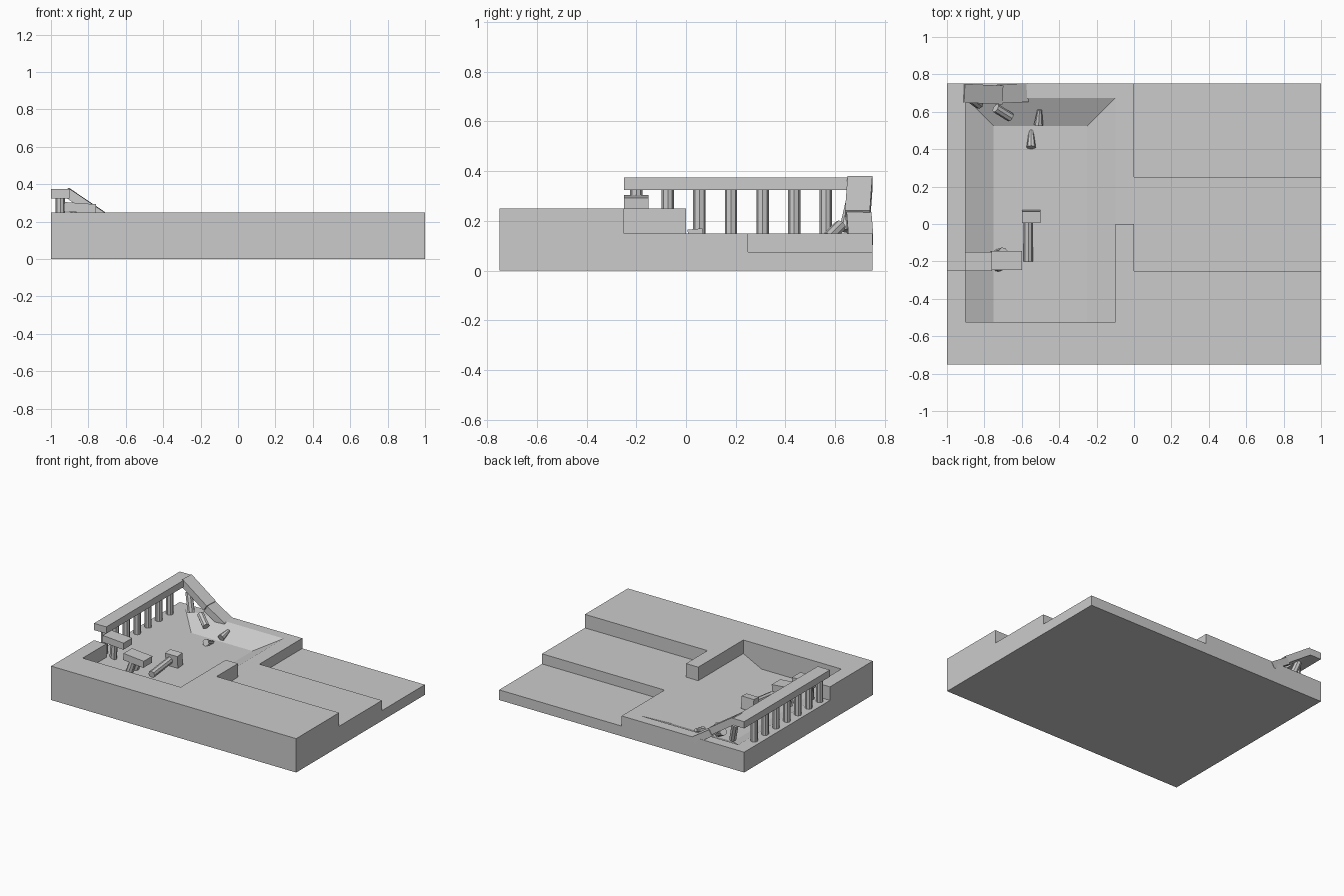
import bpy, bmesh, math
from mathutils import Vector, Matrix

cube = bpy.data.objects.get("Cube")
if cube:
    bpy.data.objects.remove(cube, do_unlink=True)

stone = bpy.data.materials.new("grey_stone")
stone.use_nodes = True
GREY = (0.6, 0.6, 0.6, 1)
stone.diffuse_color = GREY
stone.node_tree.nodes["Principled BSDF"].inputs["Base Color"].default_value = GREY


def finish(name, bm):
    bmesh.ops.recalc_face_normals(bm, faces=bm.faces)
    mesh = bpy.data.meshes.new(name)
    bm.to_mesh(mesh)
    bm.free()
    mesh.materials.append(stone)
    obj = bpy.data.objects.new(name, mesh)
    bpy.context.collection.objects.link(obj)
    return obj


def slab(name, outline, top):
    """Extrude a plan outline from the ground up to a height."""
    bm = bmesh.new()
    face = bm.faces.new([bm.verts.new((x, y, 0)) for x, y in outline])
    up = bmesh.ops.extrude_face_region(bm, geom=[face])["geom"]
    verts = [v for v in up if isinstance(v, bmesh.types.BMVert)]
    bmesh.ops.translate(bm, verts=verts, vec=(0, 0, top))
    return finish(name, bm)


def frame(a, b):
    """Matrix whose z axis runs from a to b, with x kept level."""
    z = (b - a).normalized()
    x = Vector((0, 0, 1)).cross(z)
    x = x.normalized() if x.length > 0.01 else Vector((1, 0, 0))
    m = Matrix((x, z.cross(x), z)).transposed().to_4x4()
    m.translation = (a + b) / 2
    return m


def beam(name, a, b, width=0.1, depth=0.05):
    a, b = Vector(a), Vector(b)
    bm = bmesh.new()
    size = Matrix.Diagonal((width, depth, (b - a).length, 1))
    bmesh.ops.create_cube(bm, size=1, matrix=frame(a, b) @ size)
    return finish(name, bm)


def column(name, a, b, tip=0.025):
    a, b = Vector(a), Vector(b)
    bm = bmesh.new()
    bmesh.ops.create_cone(bm, cap_ends=True, segments=8, radius1=0.025, radius2=tip,
                          depth=(b - a).length, matrix=frame(a, b))
    return finish(name, bm)


# Ground terraces
HIGH, MID, LOW = 0.25, 0.15, 0.075
slab("front_terrace", [(-1, -.75), (1, -.75), (1, -.25), (0, -.25), (0, 0), (-.1, 0),
                       (-.1, -.525), (-.9, -.525), (-.9, -.25), (-1, -.25)], HIGH)
slab("middle_terrace", [(-1, -.25), (-.9, -.25), (-.9, .675), (-.1, .675), (-.1, 0), (0, 0),
                        (0, -.25), (1, -.25), (1, .25), (0, .25), (0, .75), (-1, .75)], MID)
slab("low_terrace", [(0, .25), (1, .25), (1, .75), (0, .75)], LOW)

# Sunken basin with three sloping banks
bm = bmesh.new()
rim = [bm.verts.new((x, y, MID)) for x, y in [(-.9, -.525), (-.9, .675), (-.1, .675), (-.1, -.525)]]
bed = [bm.verts.new((x, y, LOW)) for x, y in [(-.75, -.525), (-.75, .525), (-.25, .525), (-.25, -.525)]]
for i in range(3):
    bm.faces.new((rim[i], rim[i + 1], bed[i + 1], bed[i]))
bm.faces.new(bed)
finish("basin", bm)
slab("basin_underside", [(-.9, -.525), (-.1, -.525), (-.1, .675), (-.9, .675)], 0.01)

# Standing railing
beam("top_rail", (-.95, -.25, .35), (-.95, .75, .35))
for i in range(7):
    y = -.2 + i * .127
    column(f"baluster_{i + 1}", (-.95, y, MID), (-.95, y, .325))

# Collapsed back rail
beam("back_rail_upper", (-.92, .7, .36), (-.715, .69, .222))
beam("back_rail_lower", (-.72, .695, .215), (-.58, .702, .125))
column("hanging_baluster", (-.87, .67, .29), (-.83, .64, .16))
column("fallen_baluster", (-.74, .62, .18), (-.66, .57, .13))

# Collapsed front rail
beam("front_rail_upper", (-.93, -.2, .28), (-.76, -.2, .268))
column("front_rail_stub", (-.88, -.2, .11), (-.87, -.2, .26))
beam("front_rail_lower", (-.765, -.195, .19), (-.6, -.195, .175))
for y in (-.23, -.16):
    column("propped_baluster", (-.73, y, .07), (-.7, y + .01, .17))

# Toppled post and broken stumps on the basin floor
column("toppled_post", (-.565, -.2, .095), (-.565, .02, .12))
beam("post_cap", (-.55, .01, .12), (-.55, .07, .125), 0.1, 0.09)
column("floor_stump", (-.55, .41, .1), (-.55, .5, .065), 0.012)
column("bank_stump", (-.51, .53, .1), (-.505, .61, .125), 0.012)
